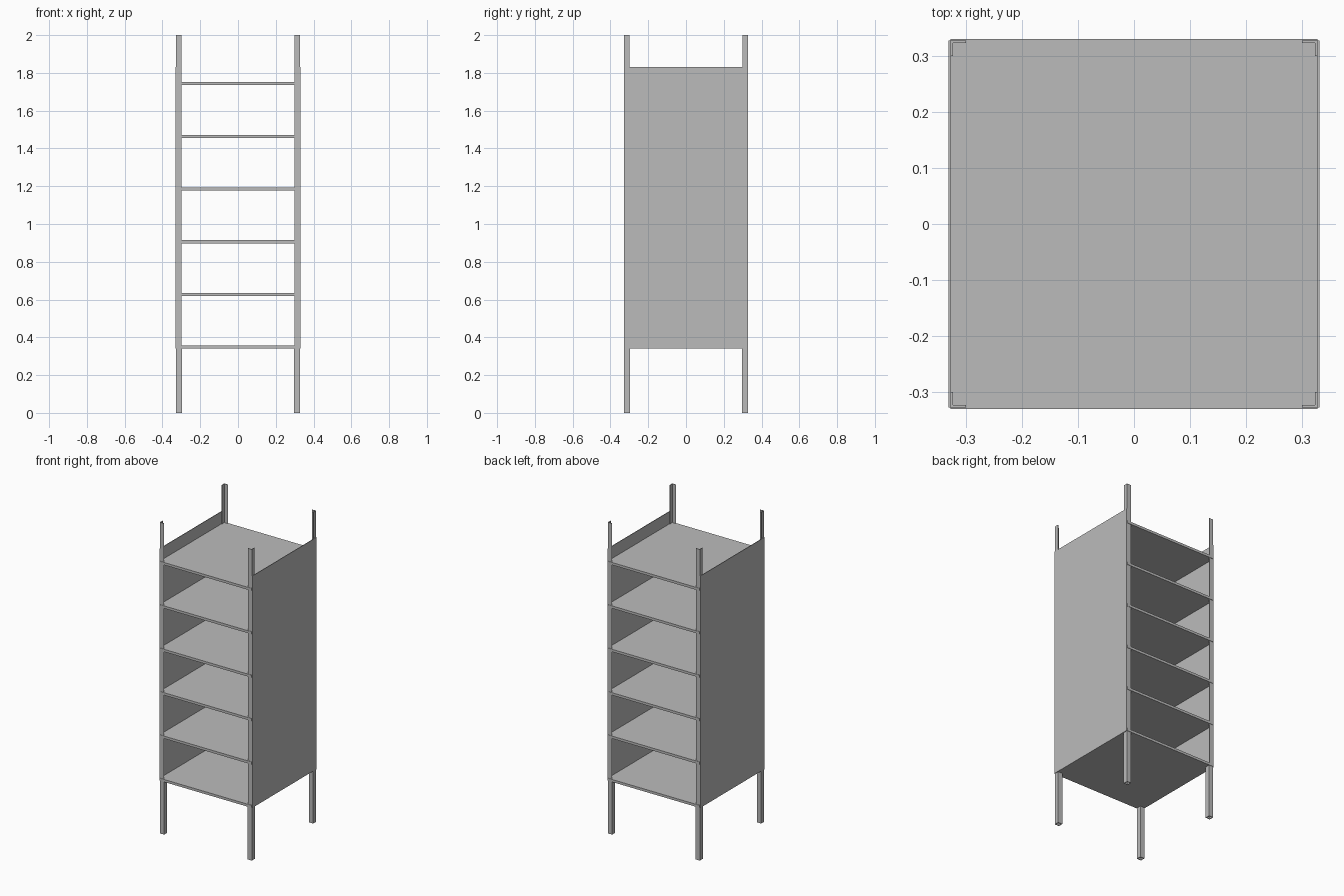
import bpy
import bmesh

if "Cube" in bpy.data.objects:
    bpy.data.objects.remove(bpy.data.objects["Cube"], do_unlink=True)

GREY = (0.5, 0.5, 0.5, 1)
metal = bpy.data.materials.new("grey_metal")
metal.use_nodes = True
metal.diffuse_color = GREY
metal.node_tree.nodes["Principled BSDF"].inputs["Base Color"].default_value = GREY

SIDE = 0.327          # outer face of the posts
DEPTH = 0.3295        # half depth of the shelves
WALL = 0.004          # sheet thickness
BOTTOM, TOP = 0.34, 1.83


def finish(name, bm):
    bmesh.ops.recalc_face_normals(bm, faces=bm.faces)
    mesh = bpy.data.meshes.new(name)
    bm.to_mesh(mesh)
    bm.free()
    mesh.materials.append(metal)
    obj = bpy.data.objects.new(name, mesh)
    bpy.context.collection.objects.link(obj)
    return obj


def box(name, low, high):
    bm = bmesh.new()
    bmesh.ops.create_cube(bm, size=1)
    for v in bm.verts:
        v.co = [high[i] if v.co[i] > 0 else low[i] for i in range(3)]
    return finish(name, bm)


def prism(name, outline, z0, z1):
    bm = bmesh.new()
    face = bm.faces.new([bm.verts.new((x, y, z0)) for x, y in outline])
    new = bmesh.ops.extrude_face_region(bm, geom=[face])["geom"]
    for v in new:
        if isinstance(v, bmesh.types.BMVert):
            v.co.z = z1
    return finish(name, bm)


def tube(name, cx, cy, half, z0, z1):
    # square tube open at both ends
    bm = bmesh.new()
    corners = [(-1, -1), (1, -1), (1, 1), (-1, 1)]
    rings = [[bm.verts.new((cx + x * h, cy + y * h, z)) for x, y in corners]
             for h, z in ((half, z0), (half, z1), (half - WALL, z1), (half - WALL, z0))]
    for a, b in zip(rings, rings[1:] + rings[:1]):
        for i in range(4):
            j = (i + 1) % 4
            bm.faces.new((a[i], a[j], b[j], b[i]))
    return finish(name, bm)


# Angle-section corner posts standing in square legs
FLANGE, FOOT = 0.028, 0.0155
for end, sy in (("front", -1), ("back", 1)):
    for side, sx in (("right", -1), ("left", 1)):
        inner = SIDE - WALL
        tip = SIDE - FLANGE
        angle = [(SIDE, SIDE), (tip, SIDE), (tip, inner),
                 (inner, inner), (inner, tip), (SIDE, tip)]
        prism(f"{end}_{side}_post", [(sx * x, sy * y) for x, y in angle], BOTTOM, 2)
        centre = SIDE - FOOT
        tube(f"{end}_{side}_leg", sx * centre, sy * centre, FOOT, 0, BOTTOM)

# Side panels
for side, sx in (("right", -1), ("left", 1)):
    xs = sorted((sx * SIDE, sx * (SIDE + WALL)))
    box(f"{side}_side_panel", (xs[0], -SIDE, BOTTOM), (xs[1], SIDE, TOP))

# Evenly spaced shelves
for i in range(6):
    z = BOTTOM + i * 0.279
    box(f"shelf_{i + 1}", (-SIDE, -DEPTH, z), (SIDE, DEPTH, z + 0.016))
